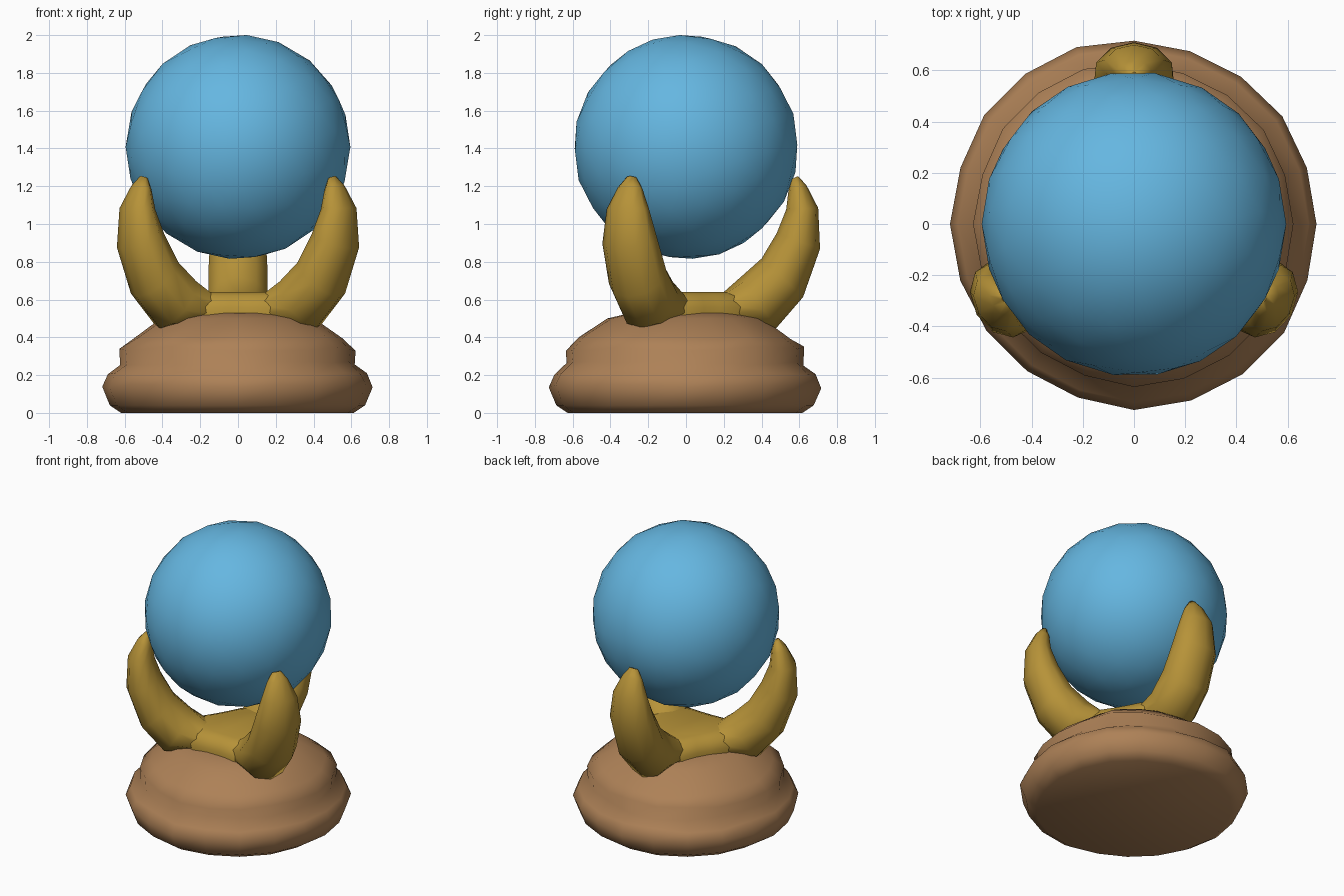
import bpy, bmesh, math, random
from mathutils import Vector, Matrix

random.seed(4)
cube = bpy.data.objects.get("Cube")
if cube:
    bpy.data.objects.remove(cube, do_unlink=True)


def material(name, rgb):
    m = bpy.data.materials.new(name)
    m.use_nodes = True
    m.diffuse_color = (*rgb, 1)
    m.node_tree.nodes["Principled BSDF"].inputs["Base Color"].default_value = (*rgb, 1)
    return m


def finish(bm, name, mat, angle):
    bmesh.ops.recalc_face_normals(bm, faces=bm.faces)
    me = bpy.data.meshes.new(name)
    bm.to_mesh(me)
    bm.free()
    ob = bpy.data.objects.new(name, me)
    bpy.context.collection.objects.link(ob)
    me.materials.append(mat)
    bpy.ops.object.select_all(action='DESELECT')
    ob.select_set(True)
    bpy.context.view_layer.objects.active = ob
    bpy.ops.object.shade_smooth_by_angle(angle=math.radians(angle))
    return ob


def loft(bm, rings):
    """Skin a list of closed rings and cap both ends."""
    loops = [[bm.verts.new(p) for p in ring] for ring in rings]
    n = len(loops[0])
    for a, b in zip(loops, loops[1:]):
        for i in range(n):
            j = (i + 1) % n
            bm.faces.new((a[i], a[j], b[j], b[i]))
    bm.faces.new(loops[0])
    bm.faces.new(loops[-1])


blue = material("crystal blue", (0.13, 0.47, 0.75))
gold = material("old gold", (0.47, 0.29, 0.04))
brown = material("warm brown", (0.42, 0.22, 0.095))

# Stone base: turned profile (radius, height) with a gently uneven rim
profile = [(0.62, 0), (0.68, 0.04), (0.72, 0.14), (0.69, 0.21), (0.625, 0.26),
           (0.63, 0.34), (0.56, 0.4), (0.41, 0.5), (0.28, 0.53)]
SIDES = 20
wobble = [random.uniform(-0.012, 0.008) for _ in range(SIDES)]
rings = []
for r, z in profile:
    ring = []
    for i in range(SIDES):
        a = math.tau * i / SIDES
        rr = r + wobble[i]
        lift = random.uniform(-0.012, 0.012) if 0.1 < z < 0.45 else 0
        ring.append((rr * math.cos(a), rr * math.sin(a), z + lift))
    rings.append(ring)
bm = bmesh.new()
loft(bm, rings)
finish(bm, "stone_base", brown, 60)

# Claw prongs: (radius, height, half thickness, half width, lean of section)
stations = [(0.0, 0.55, 0.085, 0.16, 90), (0.2, 0.55, 0.09, 0.16, 90),
            (0.385, 0.585, 0.165, 0.165, 56), (0.51, 0.715, 0.15, 0.165, 43),
            (0.595, 0.91, 0.122, 0.155, 20), (0.615, 1.08, 0.085, 0.12, -3),
            (0.59, 1.19, 0.05, 0.07, -18), (0.575, 1.245, 0.02, 0.03, -25)]
rings = []
for r, z, thick, wide, lean in stations:
    t = math.radians(lean)
    centre = Vector((r, 0, z))
    outward = Vector((math.cos(t), 0, -math.sin(t)))
    rings.append([centre + outward * thick * math.cos(a) + Vector((0, wide * math.sin(a), 0))
                  for a in (math.tau * i / 10 for i in range(10))])
for name, deg in (("back_prong", 90), ("right_prong", 210), ("left_prong", 330)):
    bm = bmesh.new()
    loft(bm, rings)
    bmesh.ops.rotate(bm, verts=bm.verts, matrix=Matrix.Rotation(math.radians(deg), 3, 'Z'))
    finish(bm, name, gold, 70)

# Webbed hub joining the prongs: rounded three-lobed plate
bm = bmesh.new()
rings = []
for scale, z in ((1.0, 0.48), (1.05, 0.56), (0.9, 0.62), (0.7, 0.64)):
    ring = []
    for i in range(18):
        a = math.tau * i / 18
        rr = scale * (0.31 + 0.05 * math.cos(3 * (a - math.pi / 2)))
        ring.append((rr * math.cos(a), rr * math.sin(a), z))
    rings.append(ring)
loft(bm, rings)
finish(bm, "prong_hub", gold, 70)

# Crystal ball
bm = bmesh.new()
bmesh.ops.create_icosphere(bm, subdivisions=3, radius=0.595)
bmesh.ops.rotate(bm, verts=bm.verts, matrix=Matrix.Rotation(0.3, 3, 'X'))
bmesh.ops.translate(bm, verts=bm.verts, vec=(0, 0, 1.408))
finish(bm, "crystal_ball", blue, 60)
